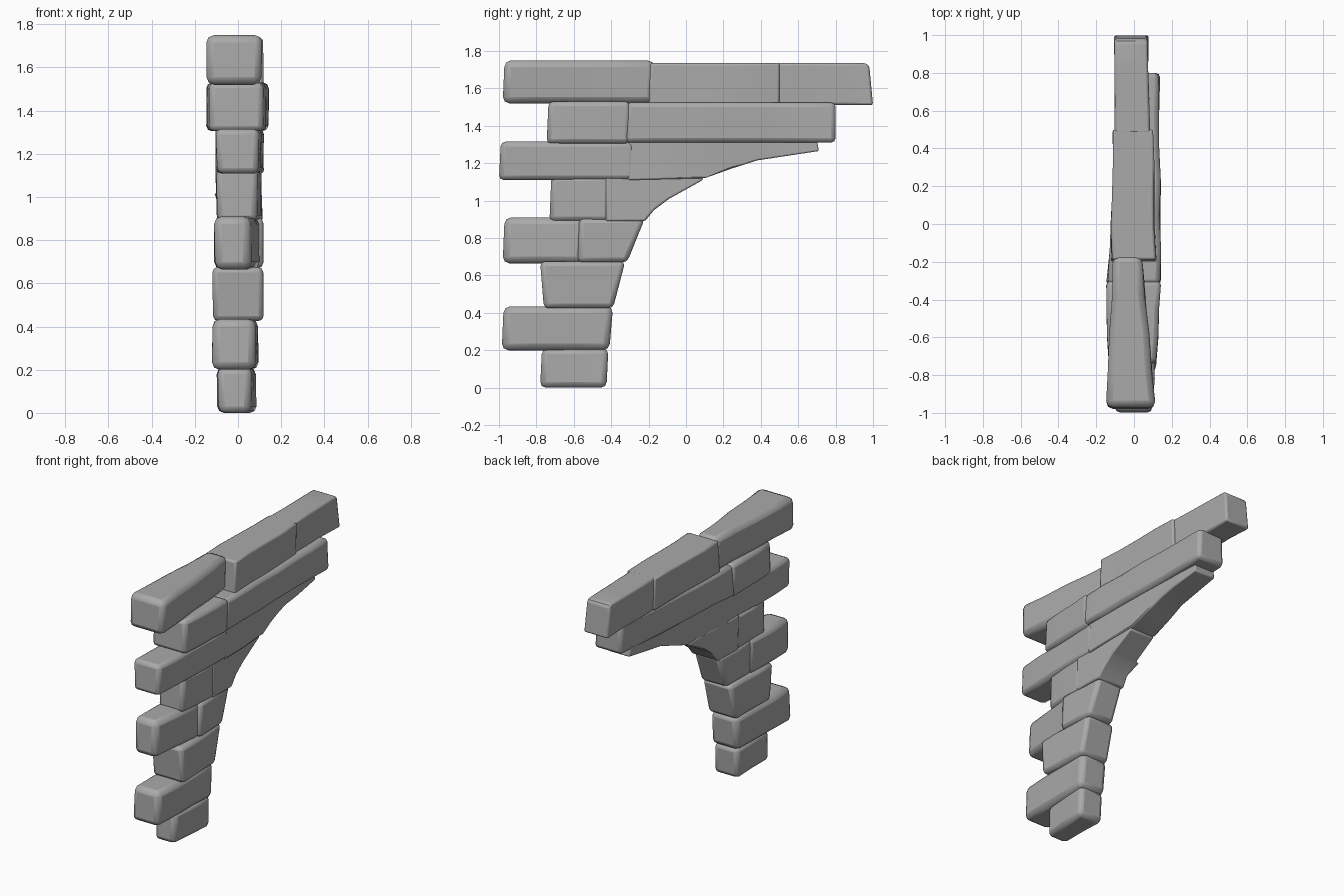
import bpy, bmesh, random
from mathutils import Vector

random.seed(4)
if "Cube" in bpy.data.objects:
    bpy.data.objects.remove(bpy.data.objects["Cube"], do_unlink=True)

stone_grey = bpy.data.materials.new("stone_grey")
stone_grey.use_nodes = True
GREY = (0.4, 0.4, 0.4, 1)
stone_grey.diffuse_color = GREY
stone_grey.node_tree.nodes["Principled BSDF"].inputs["Base Color"].default_value = GREY


def stone(name, profile, front, back=None, bevel=0.025):
    """Extrude a (y, z) outline across x; front/back give the x range at each end."""
    back = back or front
    ys = [p[0] for p in profile]
    y0, y1 = min(ys), max(ys)
    bm = bmesh.new()
    face = bm.faces.new([bm.verts.new((0, y, z)) for y, z in profile])
    grown = bmesh.ops.extrude_face_region(bm, geom=[face])["geom"]
    for v in grown:
        if isinstance(v, bmesh.types.BMVert):
            v.co.x = 1
    # slice lengthwise so the sides can be slightly uneven
    cuts = int((y1 - y0) / 0.22)
    for i in range(1, cuts + 1):
        y = y0 + (y1 - y0) * i / (cuts + 1)
        bmesh.ops.bisect_plane(bm, geom=bm.verts[:] + bm.edges[:] + bm.faces[:],
                               plane_co=Vector((0, y, 0)), plane_no=Vector((0, 1, 0)))
    for v in bm.verts:
        t = (v.co.y - y0) / (y1 - y0)
        side = 1 if v.co.x > 0.5 else 0
        v.co.x = front[side] * (1 - t) + back[side] * t + random.uniform(-0.006, 0.006)
    bmesh.ops.recalc_face_normals(bm, faces=bm.faces)
    mesh = bpy.data.meshes.new(name)
    bm.to_mesh(mesh)
    bm.free()
    obj = bpy.data.objects.new(name, mesh)
    bpy.context.collection.objects.link(obj)
    mesh.materials.append(stone_grey)
    mod = obj.modifiers.new("worn_edges", "BEVEL")
    mod.width = bevel
    mod.segments = 2
    mod.limit_method = "ANGLE"
    bpy.ops.object.select_all(action="DESELECT")
    obj.select_set(True)
    bpy.context.view_layer.objects.active = obj
    bpy.ops.object.shade_smooth_by_angle(angle=0.8)


def block(name, y0, y1, z0, z1, front, back=None, lean=0.0, bevel=0.025):
    """Four-sided stone; lean shifts the top rear corner."""
    stone(name, [(y0, z0), (y1, z0), (y1 + lean, z1), (y0 + 0.01, z1)], front, back, bevel)


# Top course
block("top_front_stone", -0.98, -0.17, 1.52, 1.75, (-0.145, 0.115), (-0.11, 0.04), bevel=0.035)
block("top_middle_stone", -0.2, 0.5, 1.515, 1.735, (-0.12, 0.115), (-0.115, 0.1), bevel=0.012)
stone("top_rear_stone", [(0.48, 1.515), (1.0, 1.51), (0.98, 1.72), (0.96, 1.735), (0.48, 1.735)],
      (-0.1, 0.085), (-0.105, 0.075))

# Second course
block("second_front_stone", -0.745, -0.3, 1.305, 1.53, (-0.135, 0.12), (-0.145, 0.14))
block("second_rear_stone", -0.33, 0.8, 1.31, 1.525, (-0.145, 0.14), (-0.07, 0.135))

# Third course, ending in the shallow part of the arch
block("third_front_stone", -1.0, -0.28, 1.11, 1.315, (-0.1, 0.1), (-0.1, 0.12))
stone("third_arch_stone", [(-0.31, 1.11), (0.1, 1.12), (0.24, 1.17), (0.38, 1.215),
                           (0.71, 1.265), (0.7, 1.33), (-0.31, 1.33)],
      (-0.1, 0.12), (-0.07, 0.09), bevel=0.018)

# Fourth course, steeper arch
block("fourth_front_stone", -0.73, -0.41, 0.89, 1.13, (-0.1, 0.085), (-0.1, 0.11))
stone("fourth_arch_stone", [(-0.43, 0.89), (-0.22, 0.89), (-0.17, 0.95), (-0.09, 1.01),
                            (0.09, 1.11), (0.09, 1.13), (-0.43, 1.13)],
      (-0.1, 0.115), (-0.09, 0.1), bevel=0.018)

# Fifth course
block("fifth_front_stone", -0.98, -0.55, 0.665, 0.91, (-0.11, 0.055), (-0.1, 0.1), bevel=0.035)
block("fifth_arch_stone", -0.58, -0.315, 0.67, 0.905, (-0.1, 0.115), (-0.09, 0.105), 0.095)

# Lower leg
stone("sixth_stone", [(-0.76, 0.425), (-0.39, 0.425), (-0.325, 0.675), (-0.78, 0.675)],
      (-0.12, 0.115), (-0.11, 0.11))
block("seventh_stone", -0.985, -0.41, 0.2, 0.435, (-0.12, 0.085), (-0.11, 0.095), 0.02, 0.035)
block("foot_stone", -0.78, -0.425, 0.0, 0.21, (-0.09, 0.06), (-0.1, 0.085), 0.01, 0.03)
